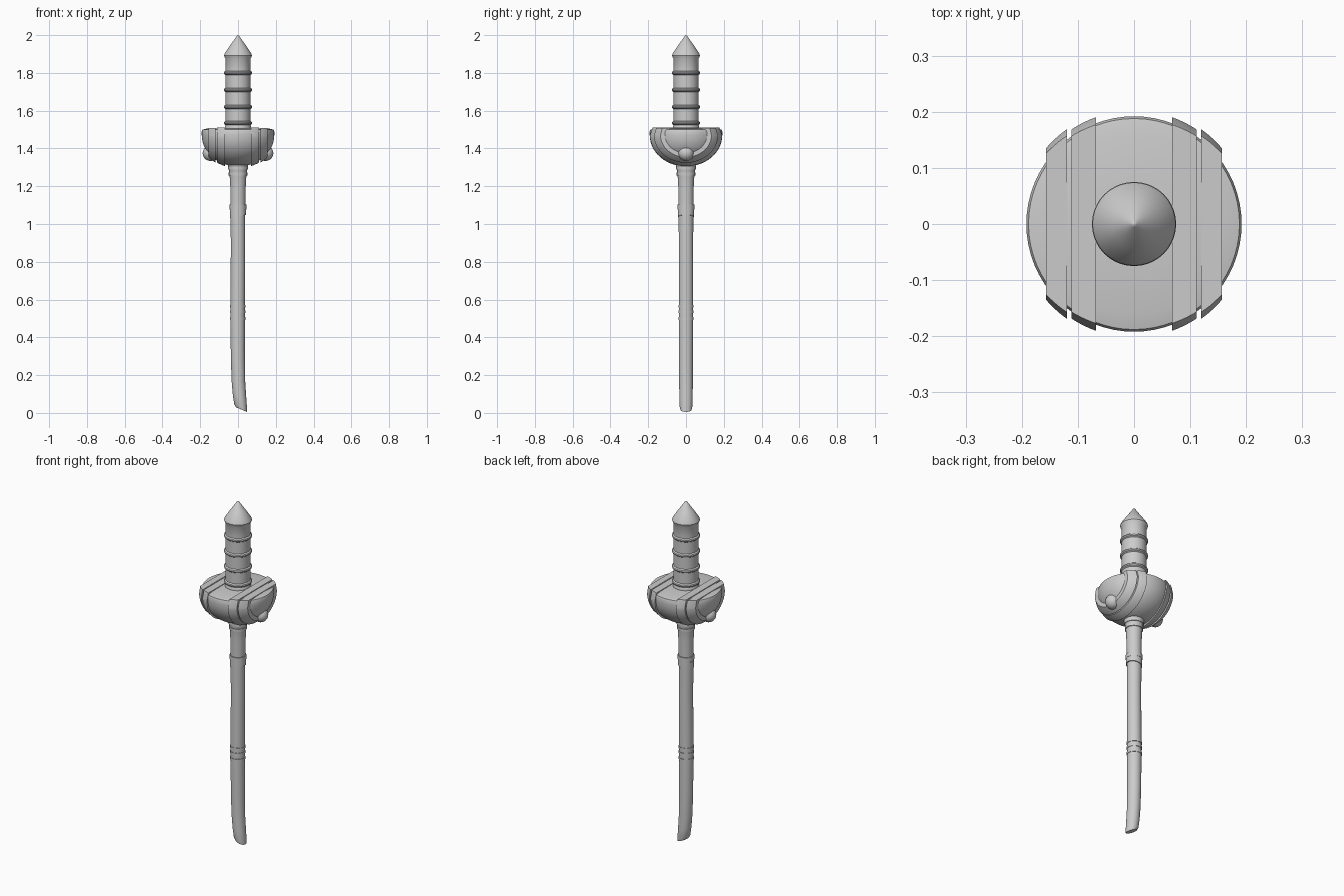
import bpy, bmesh
from math import sin, cos, pi, sqrt, radians

if "Cube" in bpy.data.objects:
    bpy.data.objects.remove(bpy.data.objects["Cube"])


def finish(name, bm, angle=35):
    bmesh.ops.recalc_face_normals(bm, faces=bm.faces[:])
    me = bpy.data.meshes.new(name)
    bm.to_mesh(me)
    bm.free()
    ob = bpy.data.objects.new(name, me)
    bpy.context.collection.objects.link(ob)
    bpy.ops.object.select_all(action='DESELECT')
    ob.select_set(True)
    bpy.context.view_layer.objects.active = ob
    bpy.ops.object.shade_smooth_by_angle(angle=radians(angle))
    return ob


def skin(name, rings, closed=False, angle=35):
    """Bridge a list of equal-length point rings."""
    bm = bmesh.new()
    vs = [[bm.verts.new(p) for p in r] for r in rings]
    n = len(vs[0])
    for a, b in zip(vs, vs[1:]):
        for i in range(n):
            j = (i + 1) % n
            bm.faces.new((a[i], a[j], b[j], b[i]))
    if closed:
        for i in range(n):
            j = (i + 1) % n
            bm.faces.new((vs[-1][i], vs[-1][j], vs[0][j], vs[0][i]))
    else:
        bm.faces.new(vs[0])
        bm.faces.new(vs[-1])
    return finish(name, bm, angle)


def tube(name, stations, n=40, closed=False, angle=35):
    """Stations are (centre x, z, radius, slope of the ring along x)."""
    rings = []
    for x, z, r, k in stations:
        rings.append([(x + r * cos(2 * pi * i / n), r * sin(2 * pi * i / n),
                       z + k * r * cos(2 * pi * i / n)) for i in range(n)])
    return skin(name, rings, closed, angle)


# handle, slightly curved, with a slanted rounded foot
tube("handle", [
    (.024, .015, .020, -.42), (.018, .018, .030, -.42), (.014, .034, .034, -.35),
    (.008, .09, .0355, -.15), (.002, .17, .036, -.05), (-.001, .3, .037, 0),
    (-.002, .5, .038, 0), (-.001, .7, .038, 0), (0, .9, .038, 0),
    (-.001, 1.05, .039, 0), (0, 1.2, .041, 0), (0, 1.27, .045, 0),
    (0, 1.31, .053, 0), (0, 1.36, .07, 0)])


# wraps on the handle
def wrap(name, x, z, r, h, k):
    tube(name, [(x, z - h, r - .007, k), (x, z - h, r, k),
                (x, z + h, r, k), (x, z + h, r - .007, k)], closed=True)


for i, z in enumerate((.50, .535, .565)):
    wrap(f"lower_wrap_{i}", -.002, z, .0405, .007, 0)
wrap("slanted_wrap", 0, 1.06, .043, .020, .2)
wrap("slanted_wrap_upper", 0, 1.09, .044, .013, 0)
for i, z in enumerate((1.265, 1.295)):
    wrap(f"neck_wrap_{i}", 0, z, .049 + i * .003, .007, 0)

# bowl-shaped guard
R, D, ZC, TOP = .192, .165, 1.47, 1.50
bowl = [(0, ZC - D * cos(a * pi / 28), R * sin(a * pi / 28), 0) for a in range(2, 15)]
bowl += [(0, 1.49, .192, 0), (0, TOP, .188, 0), (0, 1.506, .16, 0), (0, 1.508, .04, 0)]
tube("guard_bowl", bowl, n=64)


# straps running over the guard, each a slice of a slightly larger bowl
def strap(name, x0, x1, r, top):
    rings = []
    d = D * r / R
    for s in range(6):
        x = x0 + (x1 - x0) * s / 5
        f = sqrt(1 - (x / r) ** 2)
        ring = [(x, r * f * .93, top)]
        ring += [(x, r * f * cos(pi * i / 32), ZC - d * f * sin(pi * i / 32))
                 for i in range(33)]
        ring.append((x, -r * f * .93, top))
        rings.append(ring)
    skin(name, rings)


for s, side in ((1, "right"), (-1, "left")):
    strap(f"inner_strap_{side}", s * .068, s * .111, .202, 1.511)
    strap(f"outer_strap_{side}", s * .119, s * .157, .207, 1.509)
    # round stud on each side of the guard
    bm = bmesh.new()
    bmesh.ops.create_uvsphere(bm, u_segments=28, v_segments=16, radius=.041)
    bmesh.ops.translate(bm, verts=bm.verts[:], vec=(s * .146, 0, 1.375))
    finish(f"stud_{side}", bm)

# ringed grip with a pointed cap
prof = [(.05, 1.495), (.07, 1.505), (.07, 1.515)]
for z in (1.535, 1.62, 1.71, 1.80):
    prof += [(.066, z - .011), (.073, z - .006), (.075, z), (.073, z + .006), (.066, z + .011)]
prof += [(.066, 1.875), (.072, 1.886), (.074, 1.893), (.070, 1.903),
         (.042, 1.946), (.038, 1.950), (.006, 1.997), (.001, 2.0)]
tube("ringed_grip", [(0, z, r, 0) for r, z in prof])
